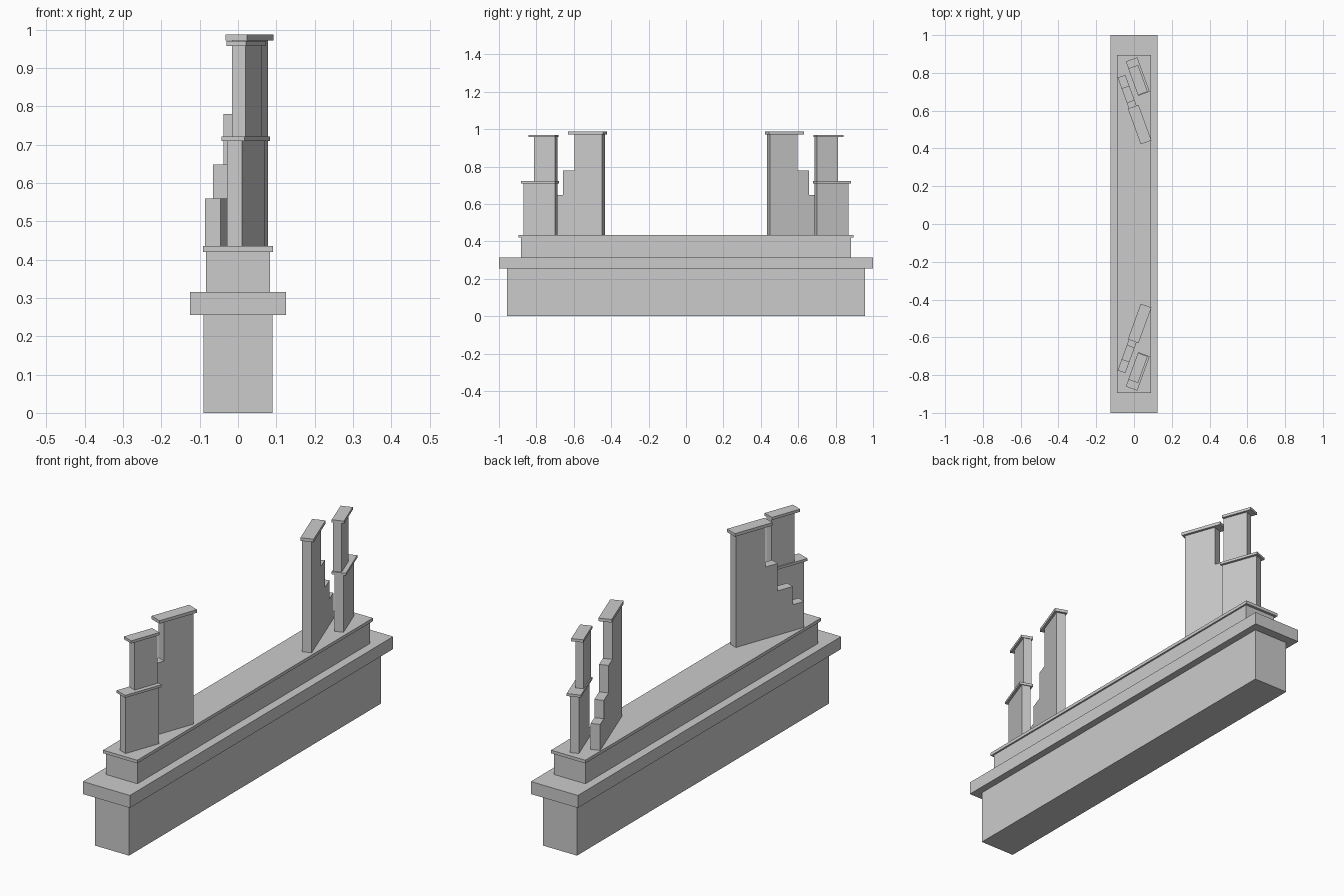
import bpy, bmesh
from mathutils import Matrix, Vector
from math import radians

if "Cube" in bpy.data.objects:
    bpy.data.objects.remove(bpy.data.objects["Cube"])

ANGLE = radians(-20)  # walls are turned about z


def prism(name, profile, thick, centre=(0, 0), angle=0, mirror=False):
    """Extrude a (y, z) profile along x, turn and place it, optionally mirror in y."""
    bm = bmesh.new()
    face = bm.faces.new([bm.verts.new((-thick / 2, y, z)) for y, z in profile])
    ext = bmesh.ops.extrude_face_region(bm, geom=[face])
    moved = [v for v in ext["geom"] if isinstance(v, bmesh.types.BMVert)]
    bmesh.ops.translate(bm, verts=moved, vec=(thick, 0, 0))
    bmesh.ops.recalc_face_normals(bm, faces=bm.faces)
    place = Matrix.Translation(Vector((*centre, 0))) @ Matrix.Rotation(angle, 4, 'Z')
    bmesh.ops.transform(bm, matrix=place, verts=bm.verts)
    mesh = bpy.data.meshes.new(name)
    bm.to_mesh(mesh)
    bm.free()
    obj = bpy.data.objects.new(name, mesh)
    bpy.context.collection.objects.link(obj)
    if mirror:
        mod = obj.modifiers.new("mirror", 'MIRROR')
        mod.use_axis = (False, True, False)
        mod.use_mirror_merge = False
    return obj


def box(name, thick, length, z0, z1, **kw):
    h = length / 2
    return prism(name, [(-h, z0), (h, z0), (h, z1), (-h, z1)], thick, **kw)


# Stacked plinth
box("base_block", 0.181, 1.914, 0, 0.255)
box("base_ledge", 0.25, 2.0, 0.255, 0.315)
box("upper_tier", 0.166, 1.765, 0.315, 0.42)
box("upper_tier_cap", 0.182, 1.79, 0.42, 0.435)

# Stepped wall: profile runs outward from its inner end
steps = [(0, 0.435), (0, 0.972), (-0.157, 0.972), (-0.157, 0.78), (-0.222, 0.78),
         (-0.222, 0.648), (-0.302, 0.648), (-0.302, 0.56), (-0.363, 0.56), (-0.363, 0.435)]
prism("stepped_wall", steps, 0.043, centre=(0.058, -0.441), angle=ANGLE, mirror=True)

# Two-stage pillar and the overhanging caps
for name, thick, length, z0, z1, centre in [
    ("stepped_wall_cap", 0.060, 0.200, 0.972, 0.987, (0.030, -0.5265)),
    ("pillar_lower", 0.041, 0.178, 0.435, 0.710, (0.021, -0.7775)),
    ("pillar_lower_cap", 0.064, 0.193, 0.710, 0.722, (0.020, -0.7805)),
    ("pillar_upper", 0.038, 0.120, 0.722, 0.957, (0.0225, -0.750)),
    ("pillar_upper_cap", 0.055, 0.150, 0.957, 0.970, (0.021, -0.762)),
]:
    box(name, thick, length, z0, z1, centre=centre, angle=ANGLE, mirror=True)
